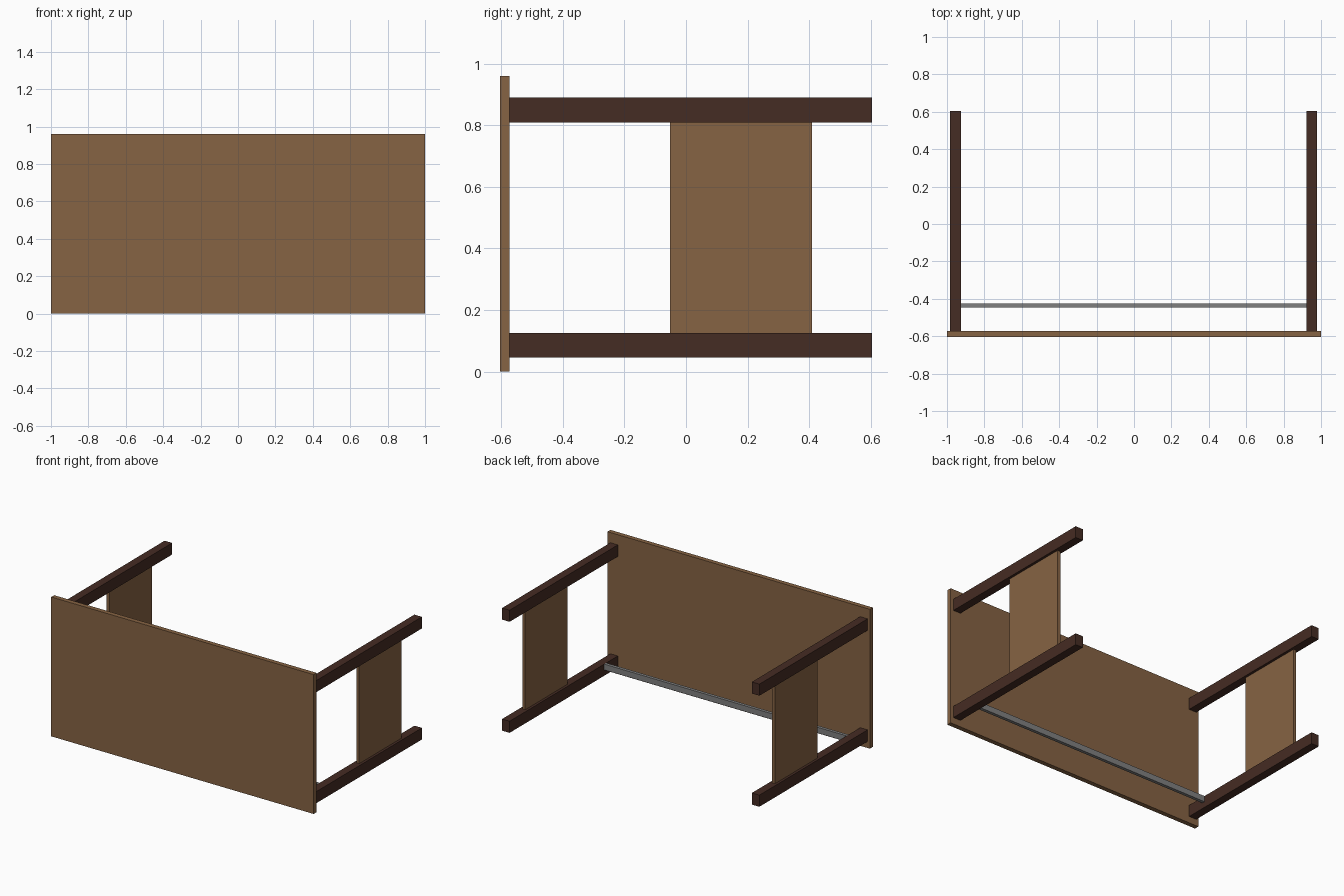
import bpy

if "Cube" in bpy.data.objects:
    bpy.data.objects.remove(bpy.data.objects["Cube"])


def material(name, rgb):
    m = bpy.data.materials.new(name)
    m.diffuse_color = (*rgb, 1)
    m.use_nodes = True
    m.node_tree.nodes["Principled BSDF"].inputs["Base Color"].default_value = m.diffuse_color
    return m


wood = material("oak brown", (0.24, 0.125, 0.056))
dark = material("dark walnut", (0.06, 0.025, 0.017))
grey = material("steel grey", (0.216, 0.216, 0.216))


def box(name, lo, hi, mat):
    bpy.ops.mesh.primitive_cube_add(size=1, location=[(a + b) / 2 for a, b in zip(lo, hi)])
    o = bpy.context.object
    o.name = name
    o.scale = [b - a for a, b in zip(lo, hi)]
    bpy.ops.object.transform_apply(location=False, rotation=False, scale=True)
    o.data.materials.append(mat)
    return o


# table top, standing upright on its long edge
box("table_top", (-1, -0.605, 0), (1, -0.573, 0.96), wood)

# two legs and a side panel at each end
for side, x0, x1 in (("left", -0.983, -0.926), ("right", 0.921, 0.978)):
    for level, z0 in (("lower", 0.045), ("upper", 0.81)):
        box(f"{side}_{level}_leg", (x0, -0.573, z0), (x1, 0.605, z0 + 0.08), dark)
    mid = (x0 + x1) / 2
    box(f"{side}_side_panel", (mid - 0.011, -0.052, 0.125), (mid + 0.011, 0.41, 0.81), wood)

# metal rail joining the lower legs
box("cross_rail", (-0.926, -0.447, 0.085), (0.921, -0.425, 0.125), grey)
